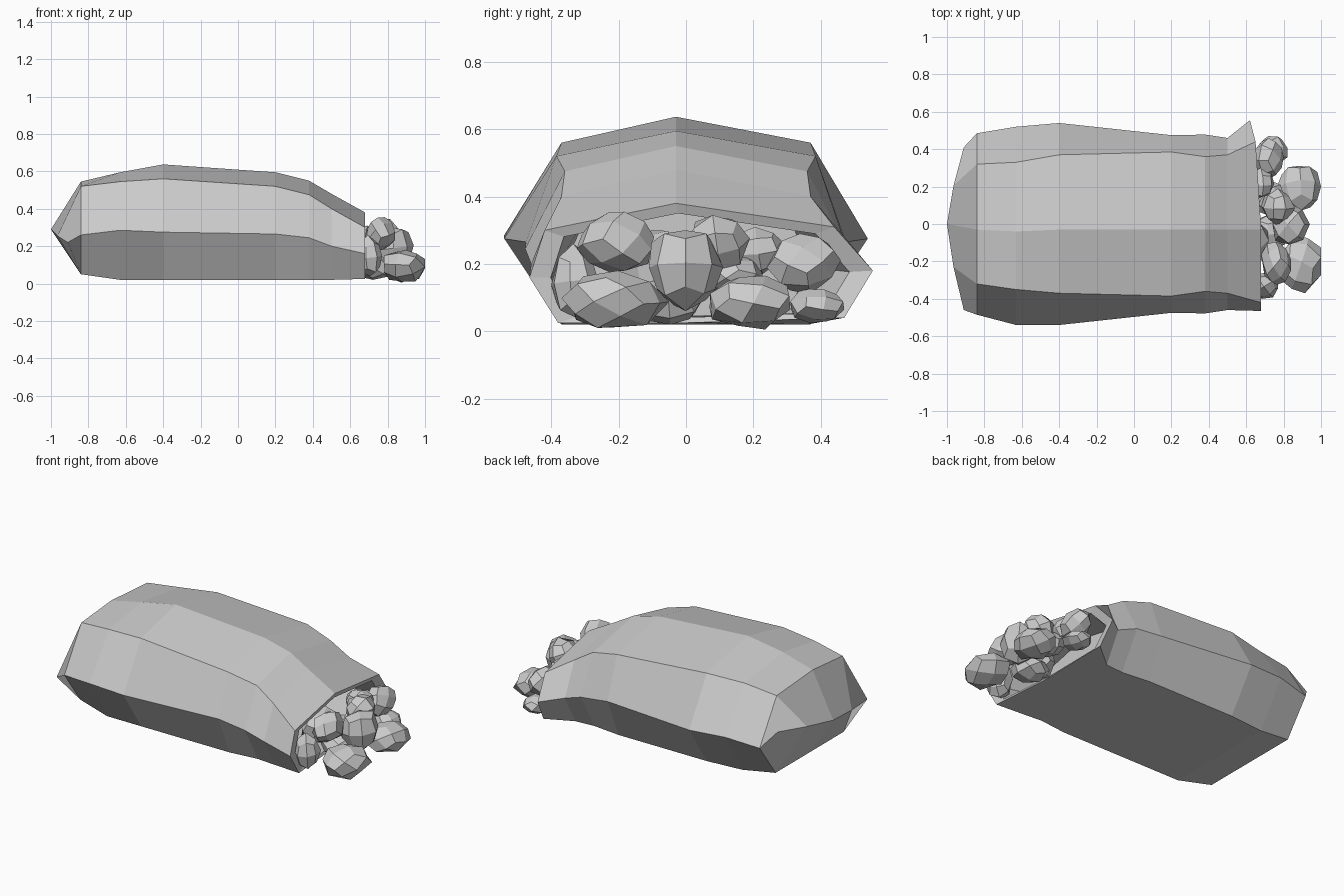
import bpy, bmesh, math, random
from mathutils import Vector, Euler

if "Cube" in bpy.data.objects:
    bpy.data.objects.remove(bpy.data.objects["Cube"], do_unlink=True)


def flat_material(name, value):
    mat = bpy.data.materials.new(name)
    mat.use_nodes = True
    colour = (value, value, value, 1)
    mat.diffuse_color = colour
    mat.node_tree.nodes["Principled BSDF"].inputs["Base Color"].default_value = colour
    return mat


grey = flat_material("plain grey", 0.6)


def finish(name, bm):
    bmesh.ops.recalc_face_normals(bm, faces=bm.faces)
    mesh = bpy.data.meshes.new(name)
    bm.to_mesh(mesh)
    bm.free()
    mesh.materials.append(grey)
    obj = bpy.data.objects.new(name, mesh)
    bpy.context.collection.objects.link(obj)
    return obj


def section(x, bottom, bottom_z, side, side_z, shoulder, shoulder_z, ridge_z, shift=0):
    """Eight points around the sack, from the bottom centre over the front."""
    front = [(bottom, bottom_z), (side, side_z), (shoulder, shoulder_z)]
    ring = [(0, bottom_z)] + [(-y, z) for y, z in front]
    ring += [(-0.03, ridge_z)] + [(y, z) for y, z in reversed(front)]
    return [Vector((x, y + shift, z)) for y, z in ring]


# Sack body: cross-sections along its length
body = [
    section(-0.84, 0.33, 0.05, 0.485, 0.26, 0.32, 0.52, 0.545),
    section(-0.63, 0.36, 0.02, 0.53, 0.285, 0.34, 0.545, 0.595, -0.01),
    section(-0.40, 0.37, 0.02, 0.54, 0.275, 0.37, 0.56, 0.637),
    section(0.20, 0.37, 0.02, 0.475, 0.265, 0.385, 0.52, 0.595),
    section(0.38, 0.35, 0.02, 0.478, 0.245, 0.36, 0.475, 0.55),
    section(0.50, 0.36, 0.02, 0.46, 0.2, 0.37, 0.40, 0.48),
]

# Flattened rear seam: upper and lower points meet
tip = Vector((-1, 0, 0.29))
corner_f, corner_b = Vector((-0.91, -0.46, 0.22)), Vector((-0.91, 0.41, 0.35))
mid_f = tip.lerp(corner_f, 0.5) + Vector((-0.01, 0, 0))
mid_b = tip.lerp(corner_b, 0.5) + Vector((-0.01, 0, 0))
rear = [tip, mid_f, corner_f, mid_f, tip, mid_b, corner_b, mid_b]

# Mouth rim with a flared back corner, then the hollow inside
mouth = section(0.68, 0.38, 0.025, 0.465, 0.16, 0.42, 0.30, 0.38)
mouth[5] = Vector((0.65, 0.44, 0.31))
mouth[6] = Vector((0.62, 0.555, 0.18))
mouth[7] = Vector((0.64, 0.47, 0.04))
mouth[0].x = 0.65


def inset(ring, x, factor):
    centre = Vector((0, 0.02, 0.15))
    points = [centre + (p - centre) * factor for p in ring]
    for p in points:
        p.x = x
    return points


lip = inset(mouth, 0.66, 0.87)
for p, q in zip(lip, mouth):
    p.x = q.x - 0.01
hollow = inset(body[-1], 0.35, 0.8)

bm = bmesh.new()
rings = [[bm.verts.new(p) for p in ring] for ring in [rear] + body + [mouth, lip, hollow]]
for a, b in zip(rings, rings[1:]):
    for i in range(len(a)):
        j = (i + 1) % len(a)
        bm.faces.new((a[i], a[j], b[j], b[i]))
bm.faces.new(rings[-1])
bmesh.ops.remove_doubles(bm, verts=bm.verts, dist=0.001)
finish("sack", bm)

# Loose stones: position and half sizes
random.seed(5)
stones = [
    ((0.76, -0.21, 0.265), (0.08, 0.115, 0.09)),
    ((0.89, -0.21, 0.095), (0.11, 0.16, 0.085)),
    ((0.84, 0.0, 0.18), (0.10, 0.11, 0.12)),
    ((0.77, 0.09, 0.265), (0.09, 0.10, 0.08)),
    ((0.88, 0.19, 0.085), (0.12, 0.12, 0.08)),
    ((0.72, 0.35, 0.20), (0.08, 0.11, 0.09)),
    ((0.74, 0.39, 0.075), (0.08, 0.08, 0.05)),
    ((0.70, -0.33, 0.15), (0.07, 0.07, 0.11)),
    ((0.67, 0.22, 0.24), (0.08, 0.08, 0.07)),
    ((0.72, -0.05, 0.09), (0.10, 0.10, 0.07)),
    ((0.72, 0.14, 0.17), (0.08, 0.09, 0.06)),
    ((0.62, -0.10, 0.20), (0.10, 0.12, 0.10)),
]


def stone(index, place, size):
    bm = bmesh.new()
    bmesh.ops.create_cube(bm, size=2)
    bmesh.ops.subdivide_edges(bm, edges=bm.edges[:], cuts=1, use_grid_fill=True)
    turn = Euler([random.uniform(0, math.pi) for _ in range(3)]).to_matrix()
    for v in bm.verts:
        v.co = turn @ (v.co.normalized() * random.uniform(0.92, 1.12))
    # Fit the chipped shape to its half sizes
    for axis in range(3):
        low = min(v.co[axis] for v in bm.verts)
        high = max(v.co[axis] for v in bm.verts)
        for v in bm.verts:
            along = 2 * (v.co[axis] - low) / (high - low) - 1
            v.co[axis] = place[axis] + along * size[axis]
    finish(f"stone_{index}", bm)


for number, (place, size) in enumerate(stones, 1):
    stone(number, place, size)
